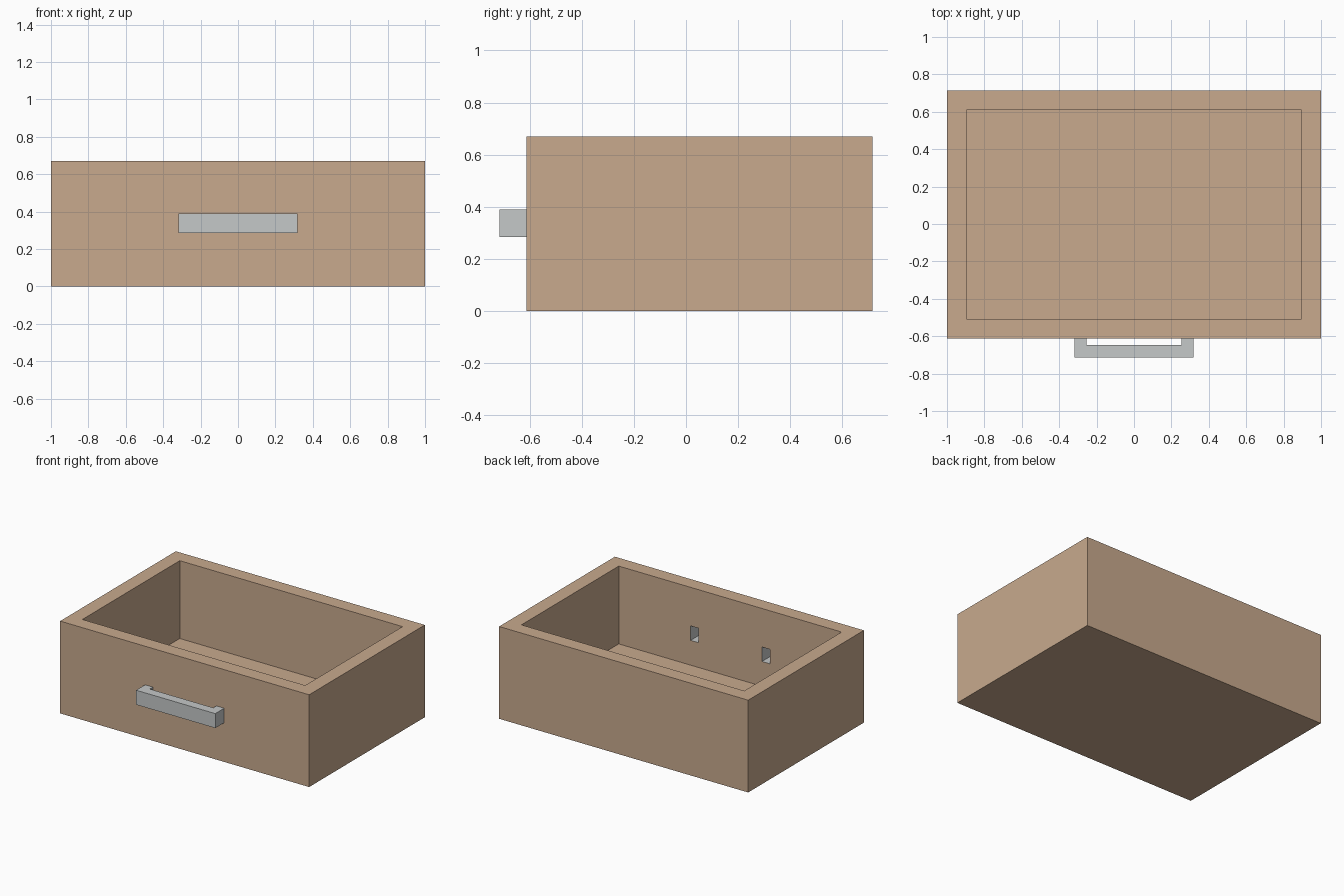
import bpy, bmesh
from mathutils import Vector

if "Cube" in bpy.data.objects:
    bpy.data.objects.remove(bpy.data.objects["Cube"])

# Main dimensions
X, Y0, Y1, H = 1.0, -0.612, 0.715, 0.67    # outer box
WALL, FLOOR = 0.105, 0.105                 # wall and floor thickness
HX, HI = 0.318, 0.255                      # handle outer / inner half width
HZ0, HZ1 = 0.285, 0.39                     # handle height range
HY, HYI = -0.715, -0.648                   # handle bar front / back


def material(name, rgb):
    m = bpy.data.materials.new(name)
    m.diffuse_color = (*rgb, 1)
    m.use_nodes = True
    m.node_tree.nodes["Principled BSDF"].inputs["Base Color"].default_value = m.diffuse_color
    return m


def add_object(name, bm, mat):
    mesh = bpy.data.meshes.new(name)
    bm.to_mesh(mesh)
    bm.free()
    mesh.materials.append(mat)
    ob = bpy.data.objects.new(name, mesh)
    bpy.context.collection.objects.link(ob)
    return ob


wood = material("light wood", (0.58, 0.40, 0.27))
metal = material("pale metal", (0.56, 0.58, 0.58))

# Drawer box: inset the top face and push it down to the floor
bm = bmesh.new()
bmesh.ops.create_cube(bm, size=1)
for v in bm.verts:
    v.co = Vector((v.co.x * 2 * X, Y0 if v.co.y < 0 else Y1, 0 if v.co.z < 0 else H))
bm.normal_update()
top = max(bm.faces, key=lambda f: f.calc_center_median().z)
bmesh.ops.inset_region(bm, faces=[top], thickness=WALL, use_even_offset=True)
cavity = bmesh.ops.extrude_face_region(bm, geom=[top])
for v in [g for g in cavity["geom"] if isinstance(g, bmesh.types.BMVert)]:
    v.co.z = FLOOR
if top.is_valid:
    bm.faces.remove(top)
bmesh.ops.recalc_face_normals(bm, faces=bm.faces)


def front_wall(bm):
    bm.normal_update()
    return [f for f in bm.faces
            if abs(f.normal.y) > 0.9 and f.calc_center_median().y < Y0 + WALL + 0.01]


# Openings in the front wall where the handle legs pass through
cuts = [((s * x, 0, 0), (1, 0, 0)) for s in (-1, 1) for x in (HI, HX)]
cuts += [((0, 0, z), (0, 0, 1)) for z in (HZ0, HZ1)]
for co, no in cuts:
    faces = front_wall(bm)
    geom = faces + list({e for f in faces for e in f.edges}) + list({v for f in faces for v in f.verts})
    bmesh.ops.bisect_plane(bm, geom=geom, plane_co=co, plane_no=no)
holes = []
for f in front_wall(bm):
    c = f.calc_center_median()
    if HI < abs(c.x) < HX and HZ0 < c.z < HZ1:
        holes.append(f)
bmesh.ops.delete(bm, geom=holes, context="FACES_ONLY")
add_object("drawer_box", bm, wood)

# Handle: hollow U-shaped pull with legs open on the inside of the drawer
IN = Y0 + WALL
outer = [(-HX, IN), (-HX, HY), (HX, HY), (HX, IN)]
inner = [(-HI, IN), (-HI, HYI), (HI, HYI), (HI, IN)]
bm = bmesh.new()
rings = [[[bm.verts.new((x, y, z)) for x, y in path] for path in (outer, inner)]
         for z in (HZ0, HZ1)]
(ob, ib), (ot, it) = rings
for i in range(3):
    j = i + 1
    bm.faces.new((ob[i], ob[j], ot[j], ot[i]))      # outside
    bm.faces.new((ib[j], ib[i], it[i], it[j]))      # inside of the grip
    bm.faces.new((ot[i], ot[j], it[j], it[i]))      # top
    bm.faces.new((ob[j], ob[i], ib[i], ib[j]))      # bottom
bmesh.ops.recalc_face_normals(bm, faces=bm.faces)
add_object("handle", bm, metal)
